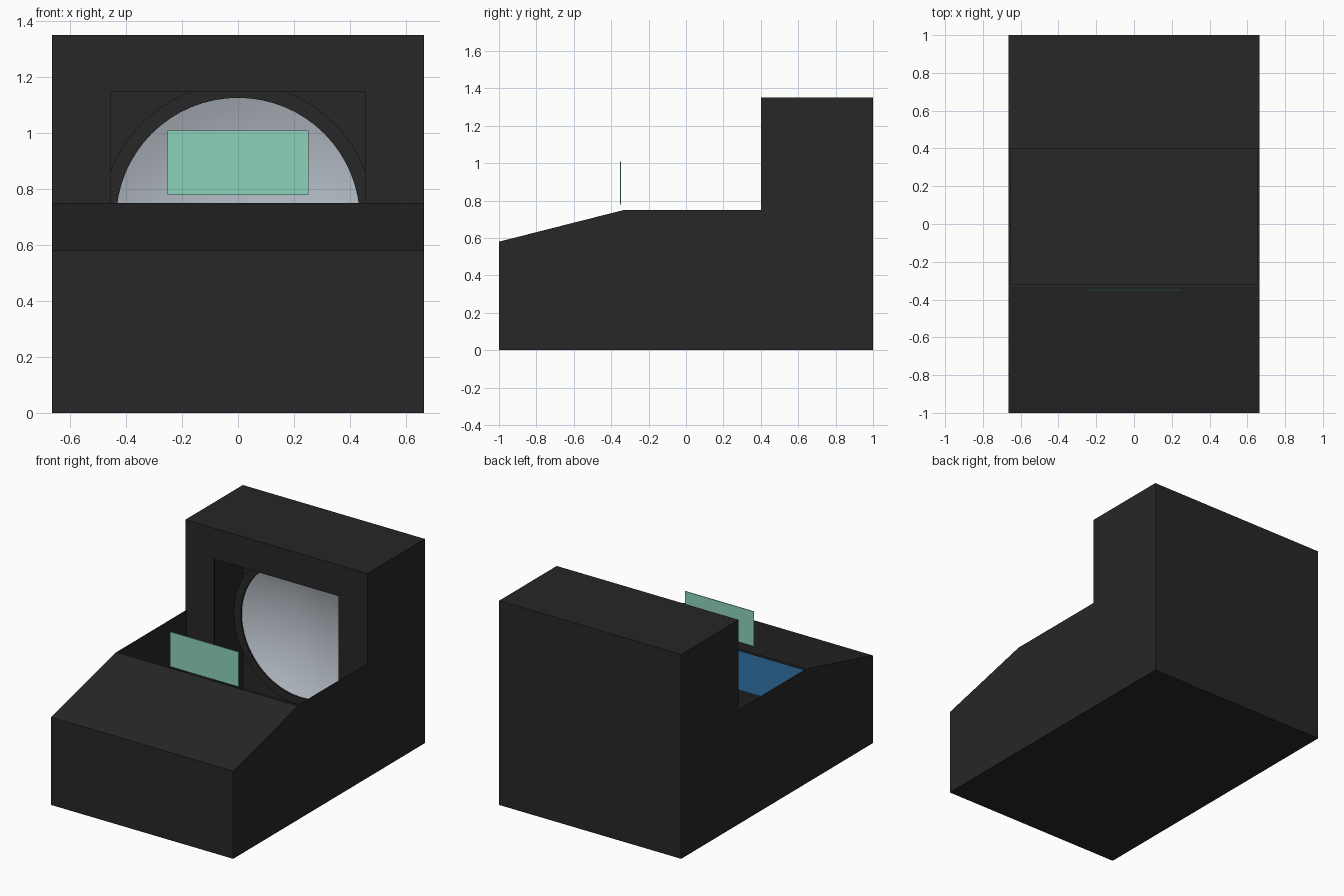
import bpy, bmesh, math

if "Cube" in bpy.data.objects:
    bpy.data.objects.remove(bpy.data.objects["Cube"])


def material(name, r, g, b):
    m = bpy.data.materials.new(name)
    m.diffuse_color = (r, g, b, 1)
    m.use_nodes = True
    m.node_tree.nodes["Principled BSDF"].inputs["Base Color"].default_value = m.diffuse_color
    return m


BLACK = material("matte black", 0.02, 0.02, 0.02)
SILVER = material("mirror silver", 0.52, 0.57, 0.63)
GREEN = material("pale green", 0.265, 0.65, 0.5)
BLUE = material("screen blue", 0.032, 0.18, 0.415)

W, T = 0.665, 0.01          # half width and panel thickness
AXIS_Z = 0.69               # height of the mirror axis
OPEN = 0.455                # half size of the mirror opening


def finish(bm, name, mat):
    bmesh.ops.recalc_face_normals(bm, faces=bm.faces)
    me = bpy.data.meshes.new(name)
    bm.to_mesh(me)
    bm.free()
    me.materials.append(mat)
    ob = bpy.data.objects.new(name, me)
    bpy.context.collection.objects.link(ob)
    return ob


def extrude_x(name, profile, x0, x1, mat):
    """Extrude a (y, z) outline from x0 to x1."""
    bm = bmesh.new()
    face = bm.faces.new([bm.verts.new((x0, y, z)) for y, z in profile])
    new = bmesh.ops.extrude_face_region(bm, geom=[face])["geom"]
    bmesh.ops.translate(bm, vec=(x1 - x0, 0, 0),
                        verts=[v for v in new if isinstance(v, bmesh.types.BMVert)])
    return finish(bm, name, mat)


def box(name, x0, x1, y0, y1, z0, z1, mat):
    return extrude_x(name, [(y0, z0), (y1, z0), (y1, z1), (y0, z1)], x0, x1, mat)


def revolve_y(name, profile, mat, steps=64, closed=False):
    """Spin a (radius, y) profile around the mirror axis."""
    bm = bmesh.new()
    verts = [bm.verts.new((r, y, AXIS_Z)) for r, y in profile]
    edges = [bm.edges.new(p) for p in zip(verts, verts[1:])]
    if closed:
        edges.append(bm.edges.new((verts[-1], verts[0])))
    bmesh.ops.spin(bm, geom=verts + edges, cent=(0, 0, AXIS_Z), axis=(0, 1, 0),
                   angle=2 * math.pi, steps=steps, use_duplicate=False)
    bmesh.ops.remove_doubles(bm, verts=bm.verts, dist=1e-4)
    return finish(bm, name, mat)


# Side walls of the hollow housing
outline = [(-1, 0), (1, 0), (1, 1.35), (0.4, 1.35), (0.4, 0.75), (-0.33, 0.75), (-1, 0.58)]
for side, name in ((-1, "left_wall"), (1, "right_wall")):
    extrude_x(name, outline, side * (W - T), side * W, BLACK)

# Remaining housing panels
I = W - T
box("floor", -I, I, -1, 1, 0, T, BLACK)
box("front_wall", -I, I, -1, -1 + T, T, 0.578, BLACK)
box("back_wall", -I, I, 1 - T, 1, T, 1.35, BLACK)
box("tower_top", -I, I, 0.4, 1 - T, 1.35 - T, 1.35, BLACK)
extrude_x("sloped_lid", [(-1, 0.58), (-0.33, 0.75), (-0.32, 0.75), (-0.32, 0.735),
                         (-0.33, 0.735), (-1, 0.565)], -I, I, BLACK)

# Tower front with a square opening for the mirror
box("tower_front_upper", -I, I, 0.4, 0.4 + T, AXIS_Z + OPEN, 1.35 - T, BLACK)
box("tower_front_lower", -I, I, 0.4, 0.4 + T, T, AXIS_Z - OPEN, BLACK)
for side, name in ((-1, "tower_front_left"), (1, "tower_front_right")):
    box(name, side * OPEN, side * I, 0.4, 0.4 + T, AXIS_Z - OPEN, AXIS_Z + OPEN, BLACK)

# Concave mirror, centre of curvature near the floating image
R, RIM, RIM_Y = 1.08, 0.436, 0.66
centre_y = RIM_Y - math.sqrt(R * R - RIM * RIM)
radii = [RIM * i / 10 for i in range(11)]
bowl = [(r, centre_y + math.sqrt(R * R - r * r)) for r in radii]
mirror = revolve_y("concave_mirror", bowl, SILVER)
# Make the reflecting side face the front
if sum(p.normal.y for p in mirror.data.polygons) > 0:
    mirror.data.flip_normals()

# Mirror mounting ring
ring = revolve_y("mirror_ring", [(0.435, 0.65), (0.487, 0.65), (0.487, 0.78), (0.435, 0.78)],
                 BLACK, closed=True)
for ob in (mirror, ring):
    bpy.ops.object.select_all(action="DESELECT")
    ob.select_set(True)
    bpy.context.view_layer.objects.active = ob
    bpy.ops.object.shade_smooth_by_angle(angle=math.radians(30))

# Hidden display under the lid, facing the mirror
box("display_body", -0.47, 0.47, -0.79, -0.755, T, 0.575, BLACK)
box("display_screen", -0.45, 0.45, -0.755, -0.75, 0.235, 0.56, BLUE)

# Floating image plate
box("floating_image", -0.252, 0.252, -0.3525, -0.3475, 0.778, 1.008, GREEN)
